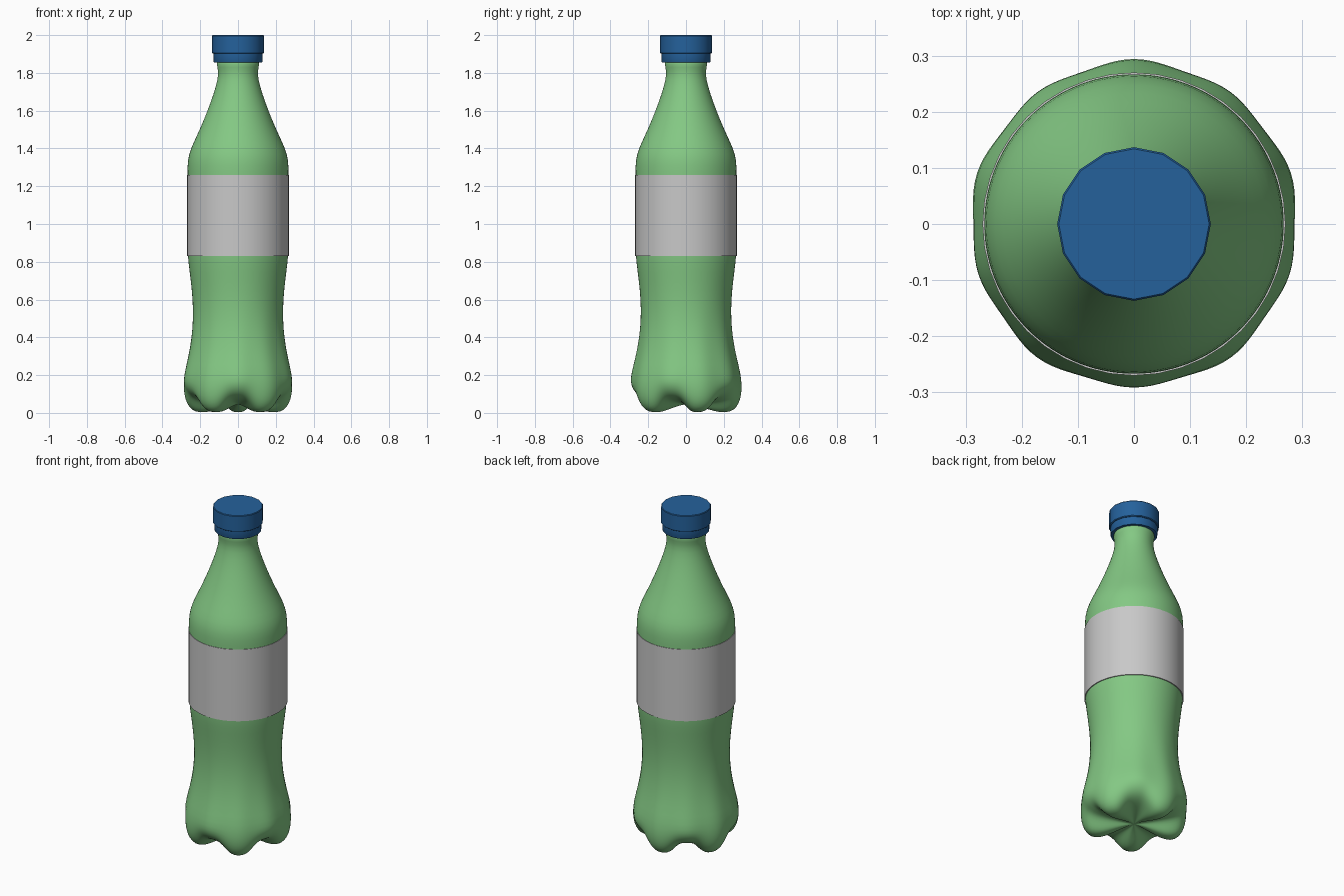
import bpy, bmesh
from math import sin, cos, pi, radians

cube = bpy.data.objects.get("Cube")
if cube:
    bpy.data.objects.remove(cube)


def material(name, rgb):
    m = bpy.data.materials.new(name)
    m.use_nodes = True
    m.diffuse_color = (*rgb, 1)
    m.node_tree.nodes["Principled BSDF"].inputs["Base Color"].default_value = (*rgb, 1)
    return m


green = material("green plastic", (0.23, 0.58, 0.23))
grey = material("label grey", (0.58, 0.58, 0.58))
blue = material("cap blue", (0.018, 0.12, 0.33))


def lathe(name, mat, rings, sides, point, angle=30):
    """Skin rings of points; point(ring, angle) gives each position."""
    bm = bmesh.new()
    loops = [[bm.verts.new(point(r, 2 * pi * i / sides)) for i in range(sides)] for r in rings]
    for a, b in zip(loops, loops[1:]):
        for i in range(sides):
            j = (i + 1) % sides
            bm.faces.new((a[i], a[j], b[j], b[i]))
    bm.faces.new(loops[0][::-1])
    bm.faces.new(loops[-1])
    bmesh.ops.recalc_face_normals(bm, faces=bm.faces)
    mesh = bpy.data.meshes.new(name)
    bm.to_mesh(mesh)
    bm.free()
    mesh.materials.append(mat)
    ob = bpy.data.objects.new(name, mesh)
    bpy.context.collection.objects.link(ob)
    bpy.ops.object.select_all(action="DESELECT")
    ob.select_set(True)
    bpy.context.view_layer.objects.active = ob
    bpy.ops.object.shade_smooth_by_angle(angle=radians(angle))
    return ob


def round_point(ring, a):
    r, z = ring
    return r * cos(a), r * sin(a), z


# Base: radius and height on the five feet, then in the grooves between them
base = [
    (0.01, 0.045, 0.01, 0.045), (0.06, 0.036, 0.06, 0.05), (0.12, 0.018, 0.11, 0.056),
    (0.17, 0.004, 0.165, 0.064), (0.21, 0.002, 0.21, 0.074), (0.25, 0.012, 0.245, 0.09),
    (0.277, 0.05, 0.268, 0.112), (0.288, 0.09, 0.282, 0.135), (0.293, 0.14, 0.291, 0.165),
]
# Wall: waist, label band, shoulder and neck
wall = [
    (0.287, 0.21), (0.264, 0.3), (0.246, 0.4), (0.238, 0.5), (0.24, 0.6), (0.25, 0.7),
    (0.262, 0.79), (0.267, 0.85), (0.267, 1.05), (0.267, 1.25), (0.268, 1.31), (0.261, 1.37),
    (0.236, 1.43), (0.198, 1.51), (0.161, 1.6), (0.128, 1.69), (0.106, 1.77), (0.105, 1.81),
    (0.113, 1.85), (0.113, 1.87),
]


def bottle_point(ring, a):
    foot_r, foot_z, groove_r, groove_z = ring
    wave = 0.5 + 0.5 * cos(5 * (a - pi / 2))
    w = wave * wave * (3 - 2 * wave)
    r, z = groove_r + (foot_r - groove_r) * w, groove_z + (foot_z - groove_z) * w
    # Ten soft corners round the lower body, fading upwards
    fade = max(0, 1 - z / 0.6) * min(1, r / 0.28)
    r *= 1 + 0.018 * fade * cos(10 * (a - pi / 2))
    return r * cos(a), r * sin(a), z


bottle = lathe("bottle_body", green, base + [(r, z, r, z) for r, z in wall], 60, bottle_point, 60)
sub = bottle.modifiers.new("smooth", "SUBSURF")
sub.levels = sub.render_levels = 1

# Label sleeve round the middle
lathe("label", grey, [(0.264, 0.83), (0.27, 0.83), (0.27, 1.26), (0.264, 1.26)], 40, round_point)

# Cap and the tamper ring under it
lathe("cap", blue, [(0.132, 1.902), (0.137, 1.906), (0.137, 1.996), (0.134, 2.0)], 16, round_point)
lathe("cap_ring", blue, [(0.127, 1.856), (0.129, 1.86), (0.129, 1.903)], 16, round_point)
